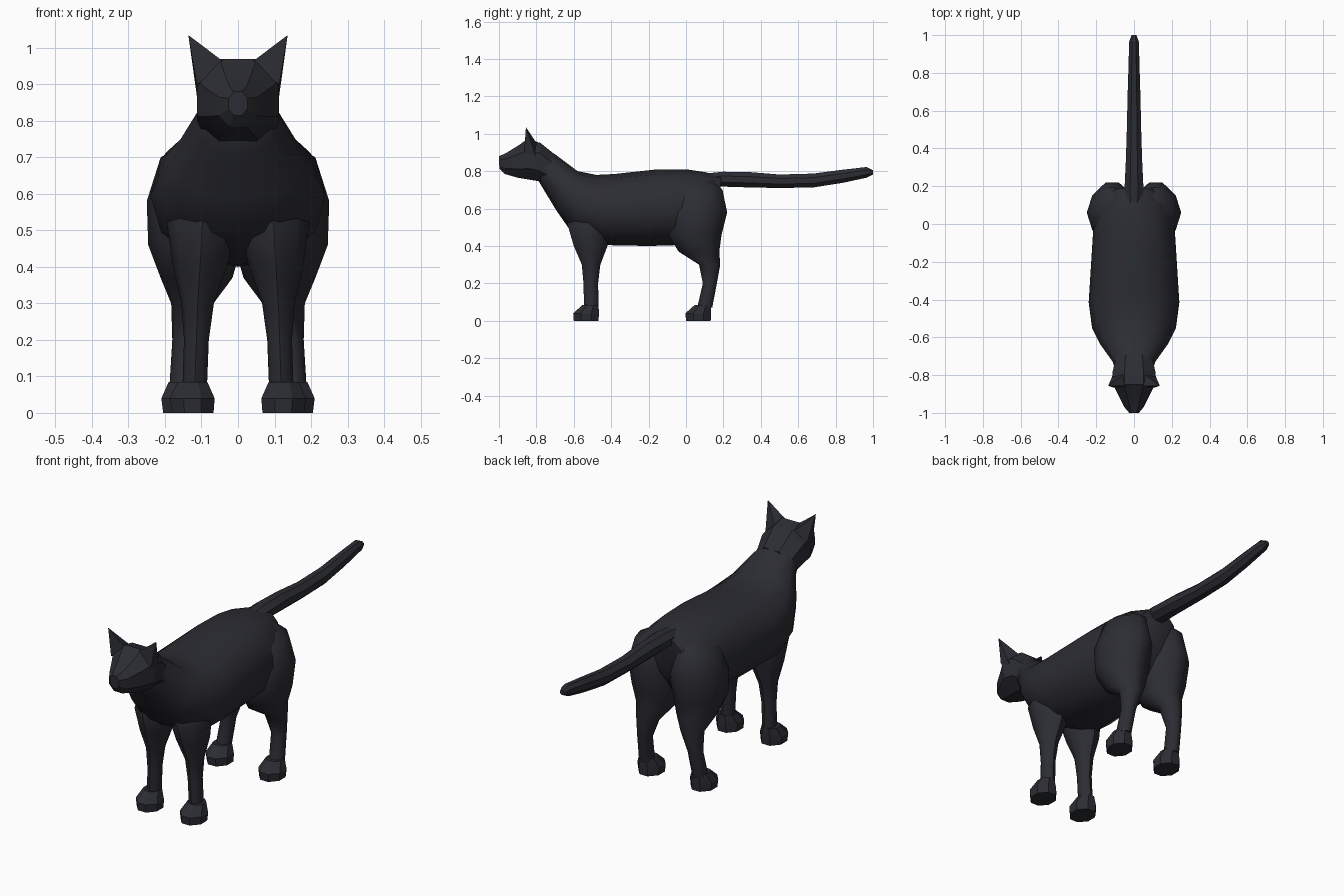
import bpy, bmesh, math
from mathutils import Vector

if "Cube" in bpy.data.objects:
    bpy.data.objects.remove(bpy.data.objects["Cube"])

fur = bpy.data.materials.new("charcoal_fur")
fur.diffuse_color = (0.025, 0.026, 0.033, 1)
fur.use_nodes = True
fur.node_tree.nodes["Principled BSDF"].inputs["Base Color"].default_value = fur.diffuse_color


def finish(name, bm, angle=28, mirror=False):
    """Turn a bmesh into a shaded object, optionally mirrored across x."""
    bmesh.ops.recalc_face_normals(bm, faces=bm.faces)
    me = bpy.data.meshes.new(name)
    bm.to_mesh(me)
    bm.free()
    me.materials.append(fur)
    ob = bpy.data.objects.new(name, me)
    bpy.context.collection.objects.link(ob)
    bpy.ops.object.select_all(action='DESELECT')
    ob.select_set(True)
    bpy.context.view_layer.objects.active = ob
    if mirror:
        ob.modifiers.new("mirror", 'MIRROR').use_mirror_merge = False
    bpy.ops.object.shade_smooth_by_angle(angle=math.radians(angle))
    return ob


def section(n, power, phase):
    """Rounded polygon scaled to fill the -1..1 square."""
    pts = []
    for i in range(n):
        a = 2 * math.pi * (i + phase) / n
        pts.append([math.copysign(abs(f) ** power, f) for f in (math.cos(a), math.sin(a))])
    mp, mq = max(p for p, q in pts), max(q for p, q in pts)
    return [(p / mp, q / mq) for p, q in pts]


def loft(name, rings, n, power=1.0, angle=28, mirror=False, phase=0.0):
    """Skin a series of rings given as (centre, half axis u, half axis v)."""
    bm = bmesh.new()
    prof = section(n, power, phase)
    loops = [[bm.verts.new(c + u * p + v * q) for p, q in prof] for c, u, v in rings]
    for a, b in zip(loops, loops[1:]):
        for i in range(n):
            j = (i + 1) % n
            bm.faces.new((a[i], a[j], b[j], b[i]))
    bm.faces.new(loops[0])
    bm.faces.new(loops[-1])
    return finish(name, bm, angle, mirror)


def spine(rows):
    """Rows of top y, top z, bottom y, bottom z, half width."""
    out = []
    for ty, tz, by, bz, w in rows:
        t, b = Vector((0, ty, tz)), Vector((0, by, bz))
        out.append(((t + b) / 2, (t - b) / 2, Vector((w, 0, 0))))
    return out


def limb(rows):
    """Rows of height, inner x, outer x, front y, back y."""
    return [(Vector(((a + b) / 2, (c + d) / 2, z)), Vector(((b - a) / 2, 0, 0)),
             Vector((0, (d - c) / 2, 0))) for z, a, b, c, d in rows]


# Torso and neck
loft("torso", spine([
    (-.79, .95, -.79, .75, .095),
    (-.70, .89, -.76, .70, .112),
    (-.58, .80, -.69, .585, .18),
    (-.48, .78, -.62, .485, .222),
    (-.38, .785, -.45, .405, .24),
    (-.15, .81, -.20, .40, .225),
    (.00, .81, -.03, .405, .215),
    (.10, .795, .10, .46, .195),
    (.19, .775, .17, .57, .11)]), 12, 0.92, 45)

# Head with tapered muzzle
loft("head", spine([
    (-1.0, .88, -.998, .815, .026),
    (-.965, .895, -.97, .785, .052),
    (-.90, .935, -.90, .765, .086),
    (-.85, .97, -.84, .755, .113),
    (-.78, .952, -.78, .745, .113),
    (-.69, .88, -.74, .72, .095)]), 8, 0.9, 20, phase=0.5)

# Ears as leaning pyramids
bm = bmesh.new()
base = [bm.verts.new(p) for p in ((.03, -.86, .955), (.113, -.865, .90),
                                  (.113, -.80, .87), (.04, -.785, .93))]
tip = bm.verts.new((.136, -.856, 1.035))
bm.faces.new(base)
for i in range(4):
    bm.faces.new((base[i], base[(i + 1) % 4], tip))
finish("ears", bm, 15, True)

# Tail
loft("tail", spine([
    (.08, .785, .10, .72, .045),
    (.20, .797, .18, .718, .05),
    (.34, .795, .34, .713, .043),
    (.50, .782, .50, .71, .038),
    (.68, .787, .68, .713, .034),
    (.84, .808, .84, .738, .029),
    (.965, .822, .965, .765, .026),
    (1.0, .805, 1.0, .782, .013)]), 8, 1.0, 30, phase=0.5)

# Hind legs with haunches
loft("hind_legs", limb([
    (.755, .05, .12, .02, .14),
    (.70, .015, .212, -.06, .195),
    (.58, -.02, .25, -.10, .22),
    (.46, -.01, .246, -.095, .19),
    (.37, .015, .212, -.04, .178),
    (.30, .067, .183, .07, .183),
    (.20, .105, .180, .09, .165),
    (.07, .113, .188, .06, .14)]), 10, 1.15, 50, True)

# Front legs with shoulders
loft("front_legs", limb([
    (.66, .05, .15, -.58, -.44),
    (.52, .0, .195, -.635, -.41),
    (.40, .03, .178, -.60, -.42),
    (.30, .066, .155, -.557, -.458),
    (.20, .08, .148, -.548, -.47),
    (.07, .085, .152, -.545, -.467)]), 8, 1.05, 46, True)

# Paws
for name, y, x in (("front_paws", -.603, .064), ("hind_paws", -.003, .088)):
    loft(name, limb([
        (.0, x + .003, x + .117, y + .003, y + .135),
        (.04, x, x + .122, y, y + .138),
        (.085, x + .02, x + .102, y + .05, y + .135)]), 8, 1.05, 20, True, 0.5)
